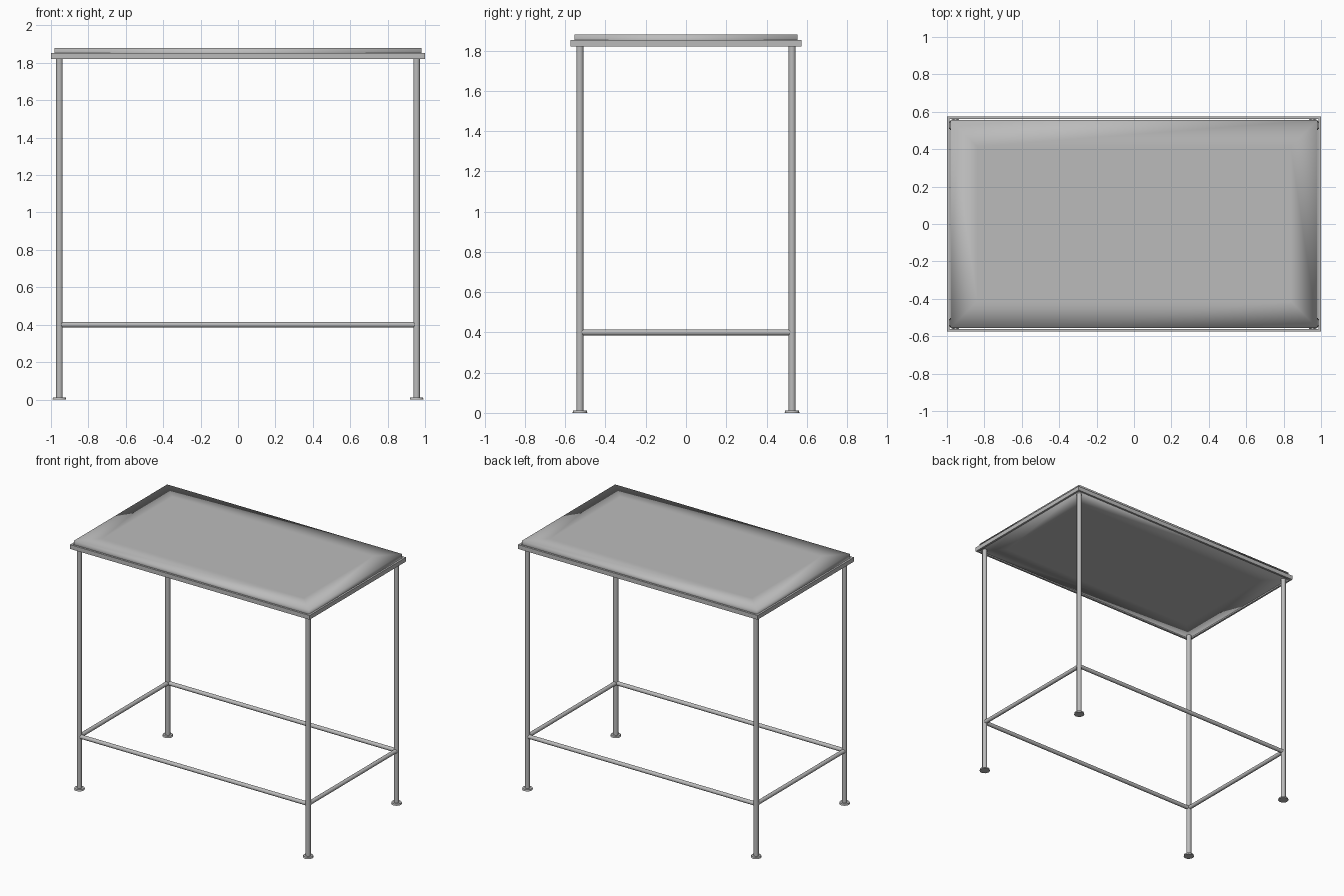
import bpy, bmesh
from mathutils import Vector

if "Cube" in bpy.data.objects:
    bpy.data.objects.remove(bpy.data.objects["Cube"], do_unlink=True)

steel = bpy.data.materials.new("brushed_steel")
steel.use_nodes = True
GREY = (0.5, 0.5, 0.5, 1)
steel.diffuse_color = GREY
steel.node_tree.nodes["Principled BSDF"].inputs["Base Color"].default_value = GREY


def finish(bm, name, smooth=True):
    bmesh.ops.recalc_face_normals(bm, faces=bm.faces)
    mesh = bpy.data.meshes.new(name)
    bm.to_mesh(mesh)
    bm.free()
    mesh.materials.append(steel)
    for poly in mesh.polygons:
        poly.use_smooth = smooth
    obj = bpy.data.objects.new(name, mesh)
    bpy.context.collection.objects.link(obj)
    return obj


def box(bm, half_x, half_y, low, high):
    made = bmesh.ops.create_cube(bm, size=1)["verts"]
    for v in made:
        v.co = Vector((v.co.x * 2 * half_x, v.co.y * 2 * half_y,
                       high if v.co.z > 0 else low))


def rod(name, start, end, radius, end_radius=None, sides=16):
    start, end = Vector(start), Vector(end)
    axis = end - start
    bm = bmesh.new()
    bmesh.ops.create_cone(bm, cap_ends=True, segments=sides, radius1=radius,
                          radius2=end_radius or radius, depth=axis.length)
    turn = Vector((0, 0, 1)).rotation_difference(axis)
    for v in bm.verts:
        v.co = turn @ v.co + (start + end) / 2
    obj = finish(bm, name)
    bpy.ops.object.select_all(action="DESELECT")
    obj.select_set(True)
    bpy.context.view_layer.objects.active = obj
    bpy.ops.object.shade_smooth_by_angle(angle=0.7)


# Pressed top panel, softly shaded towards its edges
bm = bmesh.new()
box(bm, 0.98, 0.555, 1.825, 1.88)
bm.normal_update()
flats = [f for f in bm.faces if abs(f.normal.z) > 0.9]
bmesh.ops.inset_individual(bm, faces=flats, thickness=0.2)
finish(bm, "top_panel")

# Square-edged rim around the panel
bm = bmesh.new()
box(bm, 1.0, 0.575, 1.82, 1.852)
bm.normal_update()
flats = [f for f in bm.faces if abs(f.normal.z) > 0.9]
bmesh.ops.inset_individual(bm, faces=flats, thickness=0.02)
inner = [f for f in bm.faces if abs(f.normal.z) > 0.9
         and all(abs(v.co.x) < 0.99 for v in f.verts)]
bmesh.ops.bridge_loops(bm, edges=[e for f in inner for e in f.edges])
bmesh.ops.delete(bm, geom=inner, context="FACES_ONLY")
finish(bm, "top_rim", smooth=False)

# Legs with flared feet
LEG_X, LEG_Y, RAIL_Z = 0.955, 0.527, 0.4
for side, sx in (("left", 1), ("right", -1)):
    for end, sy in (("front", -1), ("back", 1)):
        x, y = sx * LEG_X, sy * LEG_Y
        rod(f"{end}_{side}_leg", (x, y, 0.005), (x, y, 1.83), 0.018)
        rod(f"{end}_{side}_foot", (x, y, 0), (x, y, 0.012), 0.037, 0.034)

# Lower stretcher rails
for name, sy in (("front", -1), ("back", 1)):
    rod(f"{name}_rail", (-LEG_X, sy * LEG_Y, RAIL_Z), (LEG_X, sy * LEG_Y, RAIL_Z), 0.015)
for name, sx in (("left", 1), ("right", -1)):
    rod(f"{name}_rail", (sx * LEG_X, -LEG_Y, RAIL_Z), (sx * LEG_X, LEG_Y, RAIL_Z), 0.015)
